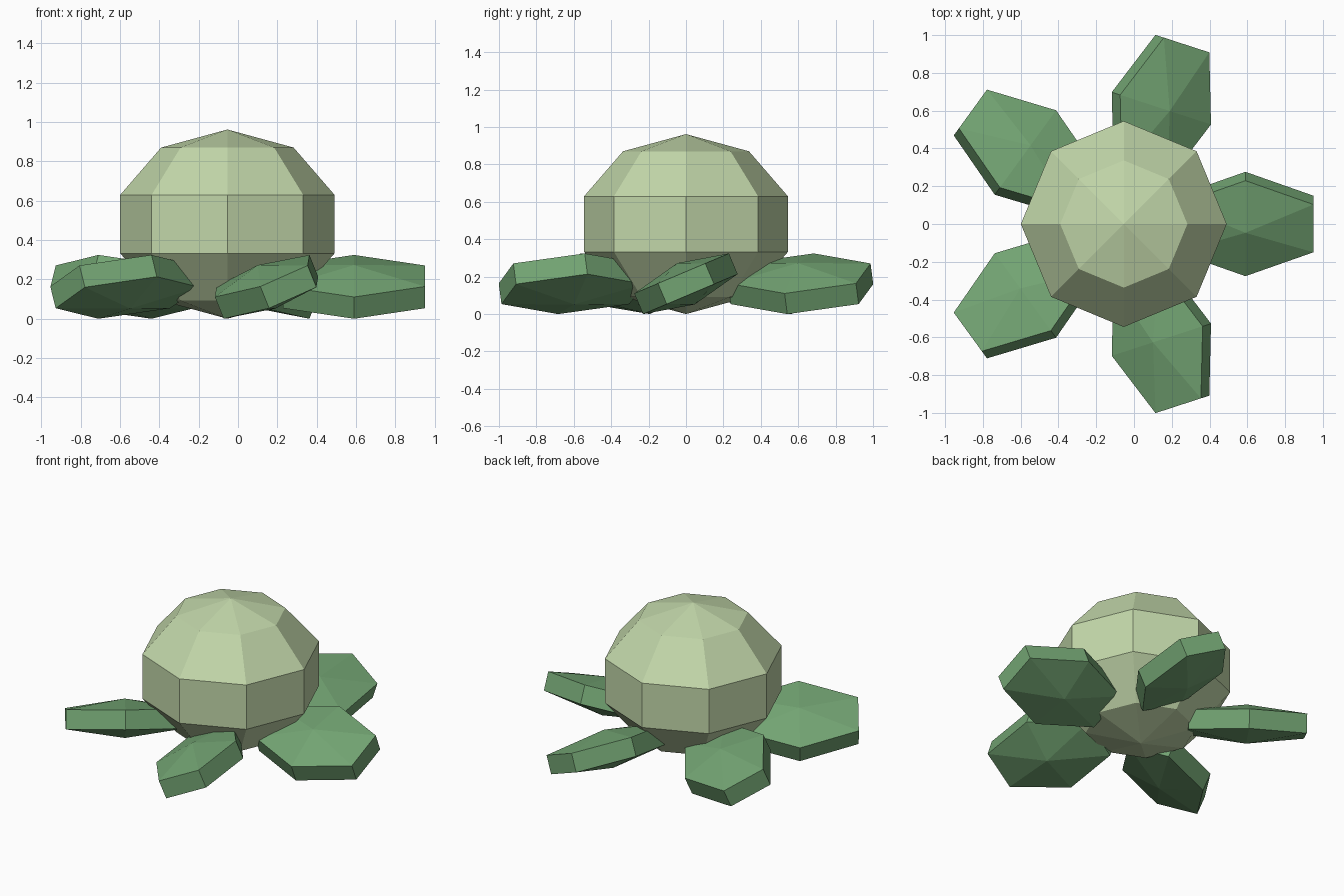
import bpy
from math import radians, cos, sin
from mathutils import Matrix, Vector

if "Cube" in bpy.data.objects:
    bpy.data.objects.remove(bpy.data.objects["Cube"])


def material(name, rgb):
    m = bpy.data.materials.new(name)
    m.diffuse_color = (*rgb, 1)
    m.use_nodes = True
    m.node_tree.nodes["Principled BSDF"].inputs["Base Color"].default_value = m.diffuse_color
    return m


def blob(name, segments, rings, radii, loc, rot, mat):
    """Flat-shaded low-poly sphere, scaled then rotated."""
    bpy.ops.mesh.primitive_uv_sphere_add(segments=segments, ring_count=rings, radius=1)
    ob = bpy.context.object
    ob.name = name
    ob.data.transform(Matrix.Diagonal(Vector((*radii, 1))))
    ob.location = loc
    ob.rotation_euler = rot
    ob.data.materials.append(mat)
    return ob


pale = material("pale_green", (0.54, 0.68, 0.40))
green = material("leaf_green", (0.17, 0.37, 0.17))
cx = -0.054

# Round cabbage head
blob("cabbage_head", 8, 5, (0.573, 0.573, 0.481), (cx, 0, 0.481), (0, 0, 0), pale)

# Five outer leaves fanned around the base, each rolled to one side
for i in range(5):
    a = radians(72 * i)
    blob(f"outer_leaf_{i + 1}", 6, 3, (0.48, 0.317, 0.12),
         (cx + 0.644 * cos(a), 0.644 * sin(a), 0.162), (0.4, 0, a), green)
